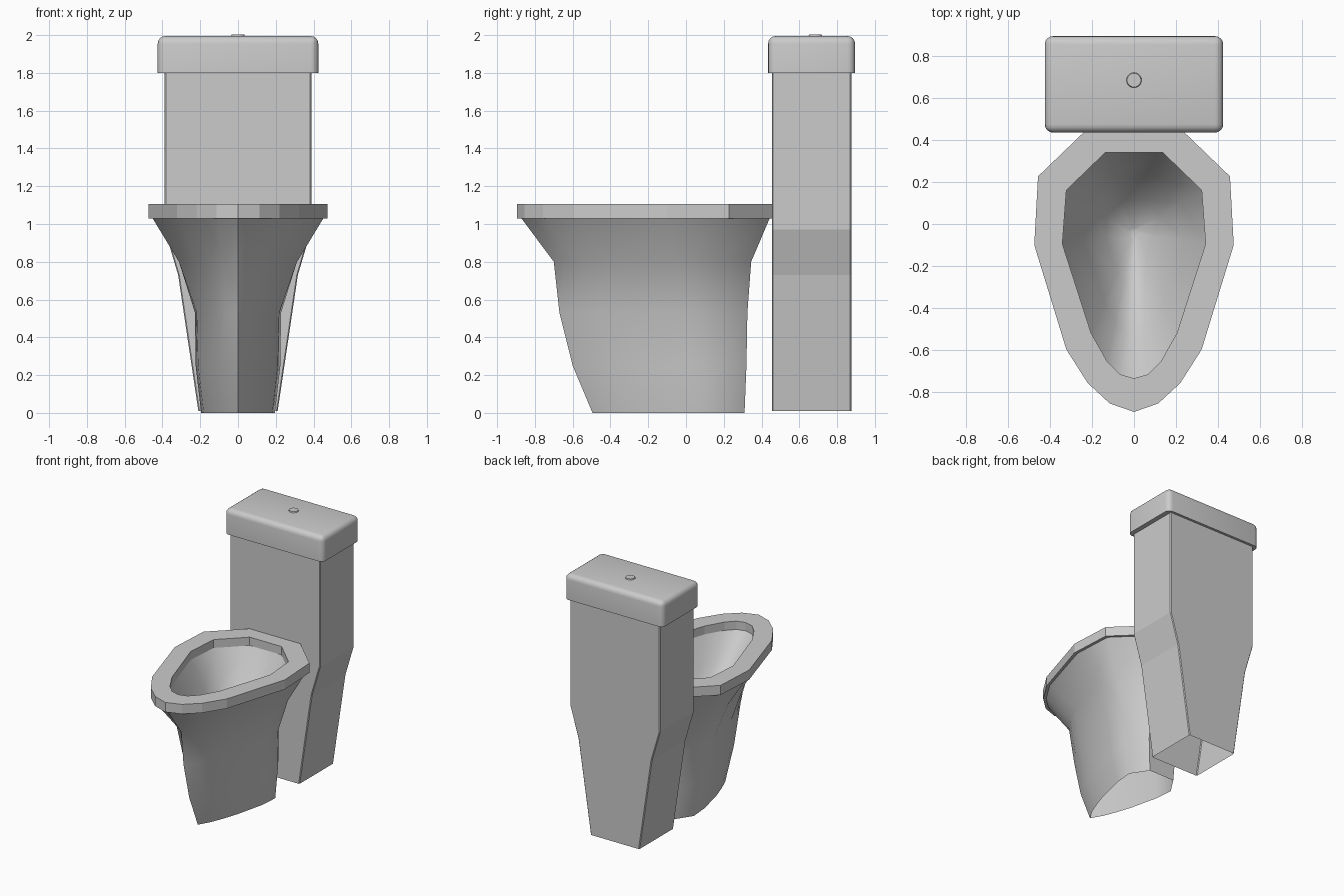
import bpy, bmesh, math

if "Cube" in bpy.data.objects:
    bpy.data.objects.remove(bpy.data.objects["Cube"])


def make_object(name, bm, smooth=None):
    mesh = bpy.data.meshes.new(name)
    bm.to_mesh(mesh)
    bm.free()
    ob = bpy.data.objects.new(name, mesh)
    bpy.context.collection.objects.link(ob)
    if smooth:
        bpy.ops.object.select_all(action='DESELECT')
        ob.select_set(True)
        bpy.context.view_layer.objects.active = ob
        bpy.ops.object.shade_smooth_by_angle(angle=math.radians(smooth))
    return ob


def ring(half, z):
    """Mirror a half outline (front centre to back right) into a closed ring."""
    pts = half + [(-x, y) for x, y in reversed(half) if x > 0]
    return [(x, y, z) for x, y in pts]


def loft(name, rings, closed=False, cap_end=False, smooth=None):
    bm = bmesh.new()
    loops = [[bm.verts.new(p) for p in r] for r in rings]
    if closed:
        loops.append(loops[0])
    for a, b in zip(loops, loops[1:]):
        n = len(a)
        for i in range(n):
            j = (i + 1) % n
            bm.faces.new((a[i], a[j], b[j], b[i]))
    if cap_end:
        bm.faces.new(loops[-1])
    return make_object(name, bm, smooth)


RIM = [(0, -.895), (.115, -.855), (.22, -.758), (.322, -.598),
       (.475, -.10), (.457, .227), (.22, .455)]
HOLE = [(0, -.735), (.066, -.716), (.128, -.654), (.204, -.52),
        (.341, -.095), (.322, .161), (.137, .34)]
FOOT = [(0, -.495), (.05, -.41), (.09, -.31), (.13, -.19),
        (.182, .03), (.195, .18), (.11, .31)]


def normalised(half):
    w = max(p[0] for p in half)
    y0, y1 = half[0][1], half[-1][1]
    return [(x / w, (y - y0) / (y1 - y0)) for x, y in half]


# Pedestal: outline morphs from the pointed foot to the rim shape, open below
levels = [(0, -.495, .31, .195, 1), (.25, -.60, .32, .225, .92),
          (.53, -.67, .325, .23, .75), (.80, -.70, .345, .32, .35),
          (1.035, -.875, .445, .455, 0)]
rings = []
for z, front, back, width, t in levels:
    half = [((a[0] * (1 - t) + b[0] * t) * width,
             front + (a[1] * (1 - t) + b[1] * t) * (back - front))
            for a, b in zip(normalised(RIM), normalised(FOOT))]
    rings.append(ring(half, z))
loft("pedestal", rings, smooth=40)

# Rim
loft("rim", [ring(RIM, 1.03), ring(RIM, 1.105), ring(HOLE, 1.105), ring(HOLE, 1.03)],
     closed=True)

# Basin: hole outline shrinking towards the drain
basin = [ring([(x * s, -.04 + (y + .04) * s) for x, y in HOLE], z)
         for s, z in [(1, 1.04), (.7, .83), (.4, .66), (.06, .56)]]
loft("basin", basin, cap_end=True, smooth=50)


# Tank column: tapers below, open underneath, slightly eased corners
def tank_ring(w, z, y0=.455, y1=.875, c=.006):
    return ring([(w - c, y0), (w, y0 + c), (w, y1 - c), (w - c, y1)], z)


loft("tank", [tank_ring(w, z) for w, z in
              [(.21, .01), (.317, .73), (.388, .97), (.388, 1.81)]])

# Lid: box with rounded top and corners
bm = bmesh.new()
bmesh.ops.create_cube(bm, size=1)
for v in bm.verts:
    v.co = (v.co.x * .85, v.co.y * .46 + .665, v.co.z * .195 + 1.8975)
edges = [e for e in bm.edges if max(v.co.z for v in e.verts) > 1.9]
bmesh.ops.bevel(bm, geom=edges, offset=.04, segments=4, profile=.5, affect='EDGES')
make_object("tank_lid", bm, smooth=35)

# Flush button
bm = bmesh.new()
bmesh.ops.create_cone(bm, cap_ends=True, segments=24, radius1=.04, radius2=.033, depth=.02)
bmesh.ops.translate(bm, verts=bm.verts, vec=(0, .685, 1.993))
make_object("flush_button", bm, smooth=30)
